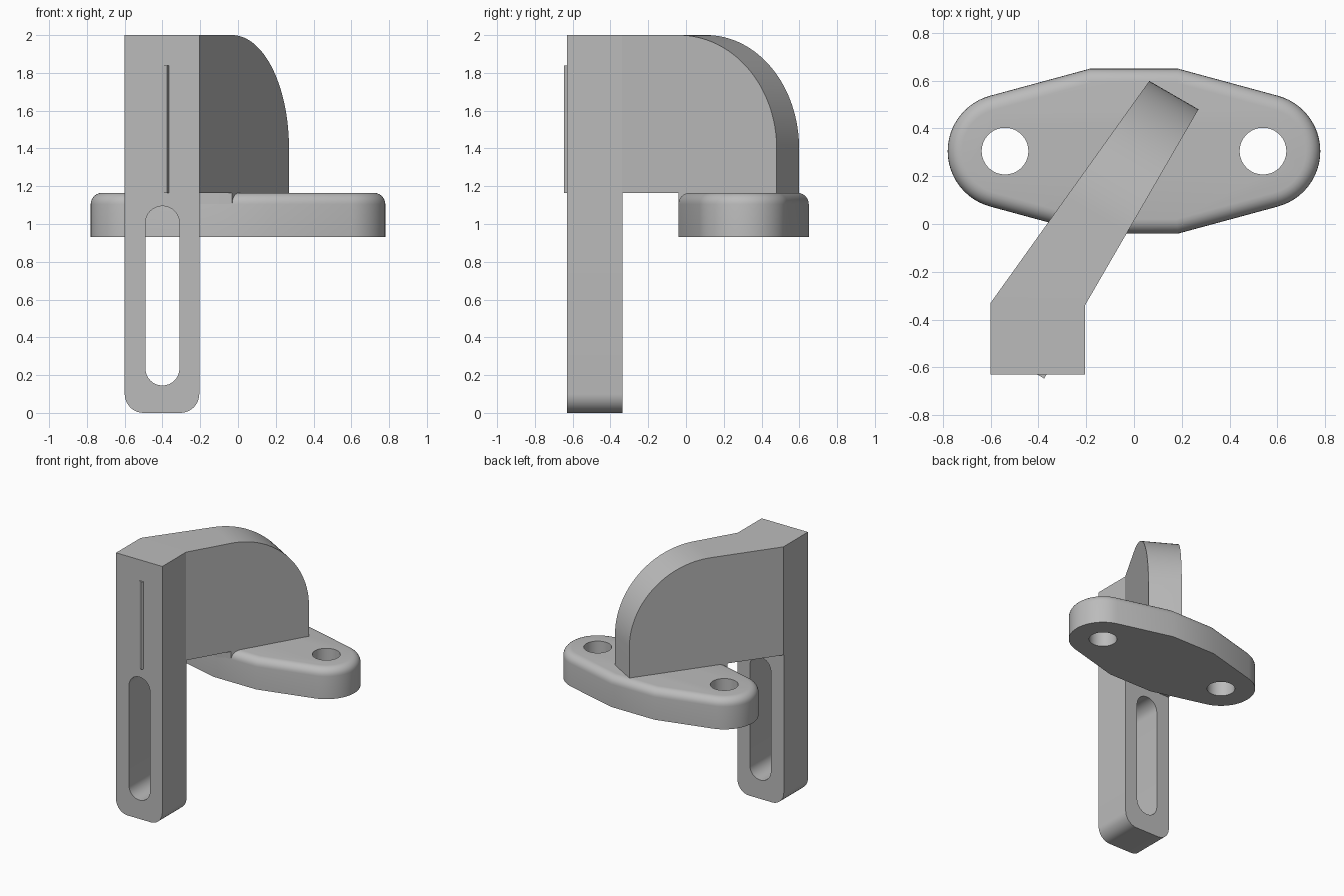
import bpy, bmesh
from math import sin, cos, radians
from mathutils import Matrix, Vector

if "Cube" in bpy.data.objects:
    bpy.data.objects.remove(bpy.data.objects["Cube"], do_unlink=True)

GREY = (0.5, 0.5, 0.5, 1)
mat = bpy.data.materials.new("plain grey")
mat.use_nodes = True
mat.diffuse_color = GREY
mat.node_tree.nodes["Principled BSDF"].inputs["Base Color"].default_value = GREY


def arc(cx, cy, r, start, end, steps=16):
    angles = [radians(start + (end - start) * i / steps) for i in range(steps + 1)]
    return [(cx + r * cos(a), cy + r * sin(a)) for a in angles]


def prism(name, outline, low, high, matrix=Matrix(), fillet=0):
    """Extrude a flat outline from low to high, with an optional rounded top rim."""
    bm = bmesh.new()
    base = bm.faces.new([bm.verts.new((x, y, low)) for x, y in outline])
    top = bmesh.ops.extrude_face_region(bm, geom=[base])["geom"]
    bmesh.ops.translate(bm, vec=(0, 0, high - low),
                        verts=[v for v in top if isinstance(v, bmesh.types.BMVert)])
    if fillet:
        rim = [e for e in bm.edges if all(abs(v.co.z - high) < 1e-5 for v in e.verts)]
        bmesh.ops.bevel(bm, geom=rim, offset=fillet, segments=6, profile=0.5,
                        affect='EDGES')
    bm.transform(matrix)
    bmesh.ops.recalc_face_normals(bm, faces=bm.faces)
    mesh = bpy.data.meshes.new(name)
    bm.to_mesh(mesh)
    bm.free()
    mesh.materials.append(mat)
    obj = bpy.data.objects.new(name, mesh)
    bpy.context.collection.objects.link(obj)
    return obj


def combine(obj, other, operation):
    """Apply a boolean and discard the second solid."""
    bpy.context.view_layer.objects.active = obj
    mod = obj.modifiers.new("combine", 'BOOLEAN')
    mod.operation, mod.solver, mod.object = operation, 'EXACT', other
    bpy.ops.object.modifier_apply(modifier=mod.name)
    bpy.data.objects.remove(other, do_unlink=True)


UPRIGHT = Matrix.Rotation(radians(90), 4, 'X')
LEFT, RIGHT, FRONT, BACK = -0.6, -0.205, -0.63, -0.335
DECK, TOP = 1.165, 2.0

# Bent head: straight block over the post, then an angled arm
bracket = prism("bracket", [(LEFT, FRONT), (RIGHT, FRONT), (RIGHT, BACK - 0.005),
                            (0.27, 0.48), (0.065, 0.6), (LEFT, BACK + 0.005)], DECK, TOP)

# Quarter-round end of the arm, rolled about its crosswise axis
side = [(-2, 1), (0, 1)] + arc(-0.6, TOP - 0.6, 0.6, 0, 90, 32) + [(-2, TOP)]
along_arm = Matrix.Translation(Vector((0.27, 0.48, 0))) @ Matrix.Rotation(radians(60), 4, 'Z')
combine(bracket, prism("arm_round", side, -2, 2, along_arm @ UPRIGHT), 'INTERSECT')

# Post with rounded foot and long slot
foot = arc(LEFT + 0.1, 0.1, 0.1, 180, 270, 10) + arc(RIGHT - 0.1, 0.1, 0.1, 270, 360, 10)
post = prism("post", foot + [(RIGHT, TOP), (LEFT, TOP)], -BACK, -FRONT, UPRIGHT)
combine(bracket, post, 'UNION')
slot = arc(-0.4, 0.235, 0.09, 180, 360) + arc(-0.4, 1.005, 0.09, 0, 180)
combine(bracket, prism("slot", slot, 0, 1, UPRIGHT), 'DIFFERENCE')

# Flange with rounded ends, filleted top rim and two bolt holes
MID, HALF = 0.305, 0.345
outline = (arc(0.54, MID, 0.24, -75, 75, 24) + [(0.185, MID + HALF), (-0.185, MID + HALF)]
           + arc(-0.54, MID, 0.24, 105, 255, 24) + [(-0.185, MID - HALF), (0.185, MID - HALF)])
flange = prism("flange", outline, 0.93, DECK, fillet=0.06)
for x in (-0.54, 0.54):
    hole = prism("hole", arc(x, MID, 0.098, 0, 348.75, 31), 0.5, 1.5)
    combine(flange, hole, 'DIFFERENCE')

# Square-edged seat where the arm crosses the flange rim
seat = prism("arm_seat", [(-0.358, 0.007), (-0.185, MID - HALF), (-0.031, MID - HALF),
                          (0.05, 0.1), (-0.29, 0.1)], 1.09, DECK)

# Thin pointer ridge on the front of the post
ridge = prism("pointer_ridge", [(-0.405, FRONT), (-0.376, -0.647), (-0.366, FRONT)],
              DECK, 1.84)

for obj in (bracket, flange, seat, ridge):
    bpy.ops.object.select_all(action='DESELECT')
    obj.select_set(True)
    bpy.context.view_layer.objects.active = obj
    bpy.ops.object.shade_smooth_by_angle(angle=radians(30))
